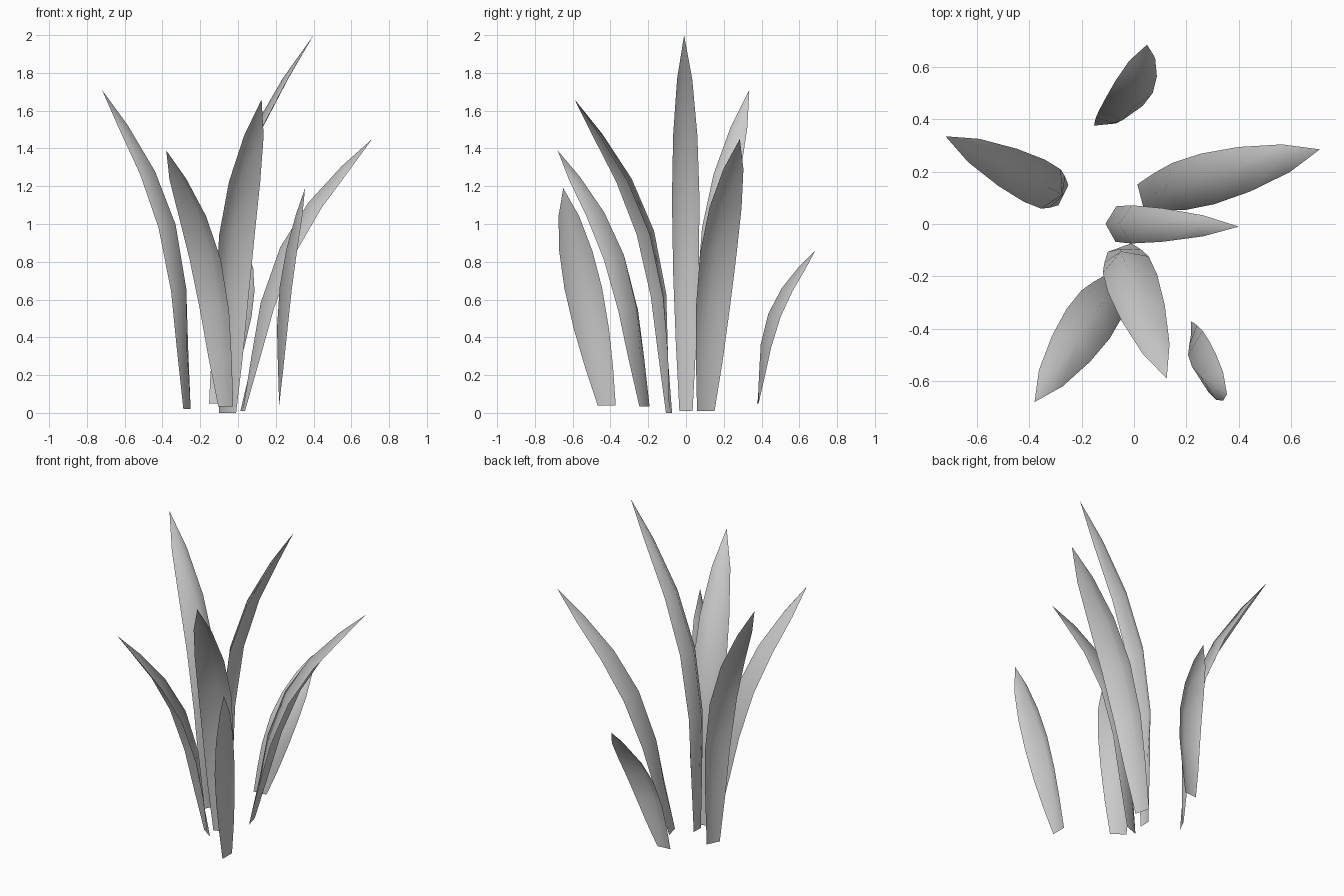
import bpy, math
from mathutils import Vector

if "Cube" in bpy.data.objects:
    bpy.data.objects.remove(bpy.data.objects["Cube"])

# Shared blade shape: length and lean of each segment, half-width at each ring
SEG_LEN = [.315, .315, .34, .305, .29, .235]
SEG_LEAN = [1.5, 2, 11, 23, 32.5, 37]
WIDTH = [.48, .74, .93, 1, .88, .55, 0]
ARCH = [0, .4, .6, .65, .65, .65, 0]   # midrib height over the edges / half-width


def centre_line(bend):
    """Points along the blade as (along chord, outward from chord), chord = 1."""
    pts = [Vector((0, 0))]
    for l, a in zip(SEG_LEN, SEG_LEAN):
        a = math.radians(a * bend)
        pts.append(pts[-1] + Vector((math.sin(a), math.cos(a))) * l)
    chord = pts[-1]
    L = chord.length
    d = chord / L
    return [(p.dot(d) / L, (p.x * d.y - p.y * d.x) / L) for p in pts]


def blade(name, base, tip, half, lean=None, bend=1):
    base, tip = Vector(base), Vector(tip)
    chord = tip - base
    out = Vector(lean) if lean else Vector((chord.x, chord.y, 0))
    out.normalize()
    side = Vector((-out.y, out.x, 0))
    normal = side.cross(chord).normalized()
    if normal.dot(out) < 0:
        normal.negate()
    verts, faces = [], []
    for (u, v), w, arch in zip(centre_line(bend), WIDTH, ARCH):
        p = base + chord * u + normal * v * chord.length
        if w == 0:
            verts.append(p)
            continue
        h = half * w
        for s in (-1, 0, 1):
            verts.append(p + side * s * h + normal * arch * h * (abs(s) - .3))
    rings = len(WIDTH) - 1
    for i in range(rings - 1):
        for j in range(2):
            a = i * 3 + j
            faces.append((a, a + 1, a + 4, a + 3))
    top = rings * 3
    for j in range(2):
        faces.append((top - 3 + j, top - 2 + j, top))
    me = bpy.data.meshes.new(name)
    me.from_pydata(verts, [], faces)
    me.shade_smooth()
    ob = bpy.data.objects.new(name, me)
    bpy.context.collection.objects.link(ob)


# Tall centre blade and the four large blades around it
blade("centre_blade", (-.08, 0, .01), (.40, -.01, 2.0), .073)
blade("left_blade", (-.27, .11, .02), (-.72, .335, 1.71), .09)
blade("front_left_blade", (-.065, -.22, .035), (-.38, -.68, 1.39), .1)
blade("front_blade", (-.055, -.09, 0), (.125, -.59, 1.66), .1)
blade("right_blade", (.025, .105, .01), (.71, .285, 1.45), .1)
# Short blades that tilt sideways
blade("front_right_blade", (.218, -.42, .04), (.355, -.65, 1.19), .1, (1, 0, 0), .4)
blade("back_blade", (-.11, .38, .05), (.05, .685, .86), .09, (-.1, 1, 0))
